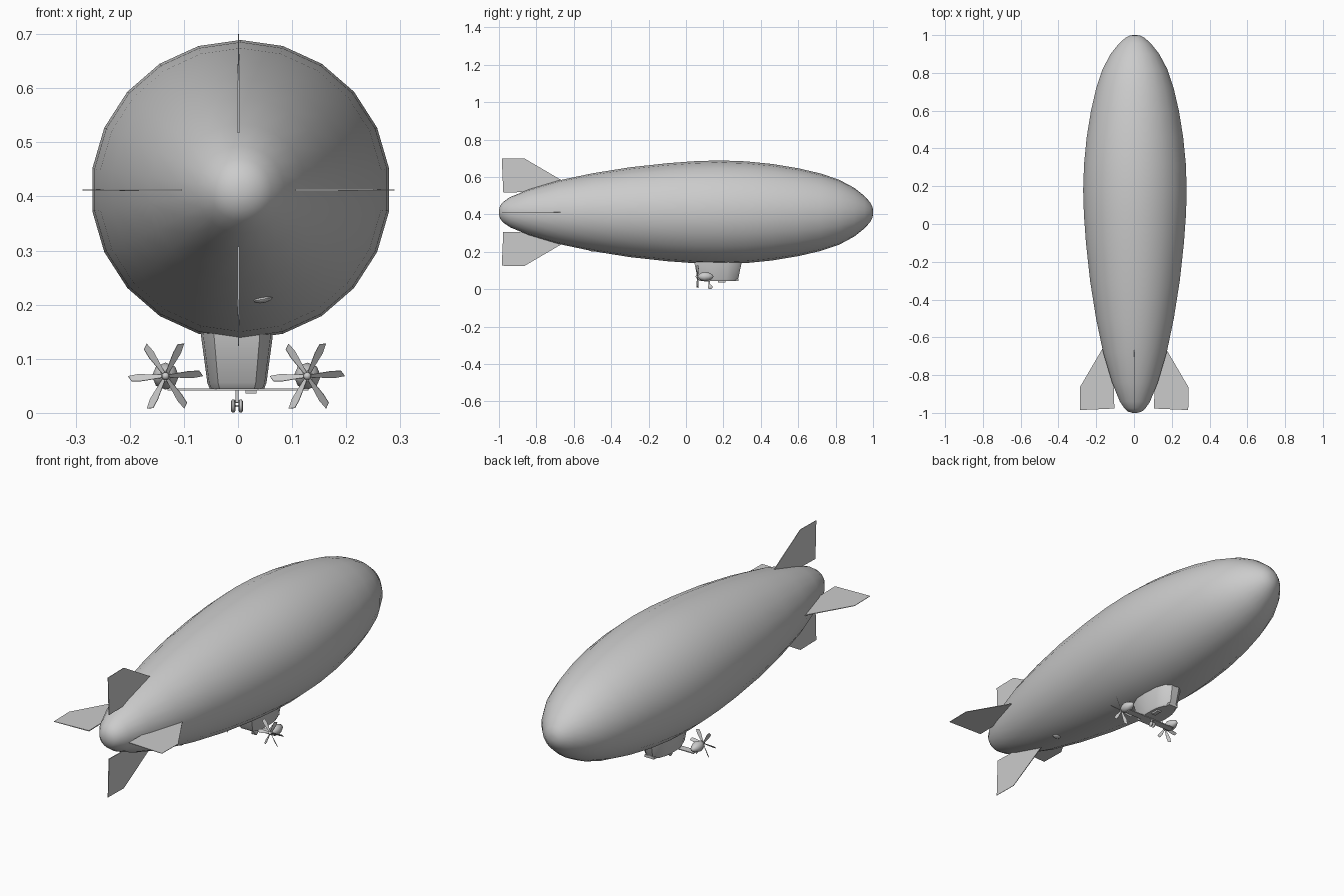
import bpy, bmesh, math
from math import sin, cos, radians, pi
from mathutils import Vector, Matrix

if "Cube" in bpy.data.objects:
    bpy.data.objects.remove(bpy.data.objects["Cube"])


def make(name, bm, angle=40):
    """Turn a bmesh into a smooth-by-angle object."""
    bmesh.ops.recalc_face_normals(bm, faces=bm.faces)
    me = bpy.data.meshes.new(name)
    bm.to_mesh(me)
    bm.free()
    ob = bpy.data.objects.new(name, me)
    bpy.context.collection.objects.link(ob)
    bpy.ops.object.select_all(action='DESELECT')
    ob.select_set(True)
    bpy.context.view_layer.objects.active = ob
    bpy.ops.object.shade_smooth_by_angle(angle=radians(angle))
    return ob


def loft(name, rings, angle=40):
    """Skin a list of equal-length rings and cap both ends."""
    bm = bmesh.new()
    vs = [[bm.verts.new(p) for p in r] for r in rings]
    n = len(vs[0])
    for a, b in zip(vs, vs[1:]):
        for i in range(n):
            j = (i + 1) % n
            bm.faces.new((a[i], a[j], b[j], b[i]))
    bm.faces.new(vs[0])
    bm.faces.new(vs[-1])
    return make(name, bm, angle)


def lathe_y(name, profile, segs, centre, angle=60):
    """Revolve (y, radius) points around a y-directed axis."""
    cx, cz = centre
    return loft(name, [[(cx + r * sin(2 * pi * i / segs), y, cz + r * cos(2 * pi * i / segs))
                        for i in range(segs)] for y, r in profile], angle)


def box(name, centre, size):
    bm = bmesh.new()
    bmesh.ops.create_cube(bm, size=1, matrix=Matrix.Translation(centre) @ Matrix.Diagonal((*size, 1)))
    return make(name, bm)


# Envelope
CX, CZ = 0.005, 0.412
hull = [(-1, 0.012), (-0.993, 0.037), (-0.975, 0.057), (-0.94, 0.081), (-0.84, 0.122), (-0.68, 0.17),
        (-0.5, 0.208), (-0.3, 0.24), (-0.1, 0.262), (0.05, 0.273), (0.18, 0.277), (0.32, 0.272),
        (0.46, 0.258), (0.6, 0.235), (0.72, 0.207), (0.82, 0.173), (0.9, 0.13), (0.955, 0.086),
        (0.985, 0.052), (0.997, 0.028), (1, 0.01)]
lathe_y("envelope", hull, 22, (CX, CZ))

# Tail fins: (y, distance from axis), slightly thicker at the root
fin = [(-0.985, 0.286, 0.001), (-0.865, 0.288, 0.001), (-0.66, 0.168, 0.002),
       (-0.70, 0.13, 0.002), (-0.85, 0.108, 0.002), (-0.977, 0.105, 0.002)]
for k, side in enumerate(("upper", "right", "lower", "left")):
    rot = Matrix.Rotation(k * pi / 2, 3, 'Y')
    loft(side + "_fin", [[rot @ Vector((s * t, y, d)) + Vector((0.001, 0, CZ)) for y, d, t in fin]
                         for s in (-1, 1)])

# Gondola: chamfered plan tapering downwards
half = [(0.042, 0.0), (0.062, 0.05), (0.066, 0.11), (0.062, 0.18), (0.045, 0.23), (0.02, 0.252)]
plan = half + [(-x, y) for x, y in reversed(half)]
loft("gondola", [[(x * sx - 0.002, 0.17 + (y - 0.125) * sy, z) for x, y in plan]
                 for z, sx, sy in ((0.165, 1.02, 1.02), (0.14, 1, 1), (0.056, 0.83, 0.86), (0.044, 0.76, 0.78))],
     30)
box("gondola_bumper", (-0.002, 0.23, 0.05), (0.05, 0.10, 0.012))
box("belly_box", (0.024, 0.19, 0.042), (0.02, 0.04, 0.012))

# Engine outrigger
box("engine_outrigger", (0, 0.112, 0.043), (0.26, 0.034, 0.004))

# Engines with six-bladed propellers
for side, ex in (("left", -0.134), ("right", 0.128)):
    ez = 0.068
    lathe_y(side + "_engine", [(0.068, 0.010), (0.078, 0.019), (0.1, 0.025), (0.122, 0.021),
                               (0.14, 0.012), (0.146, 0.003)], 8, (ex, ez), 50)
    lathe_y(side + "_propeller_hub", [(0.052, 0.003), (0.056, 0.007), (0.072, 0.008)], 10, (ex, ez))
    bm = bmesh.new()
    for k in range(6):
        m = (Matrix.Translation((ex, 0.062, ez)) @ Matrix.Rotation(radians(60 * k + 26), 4, 'Y')
             @ Matrix.Rotation(radians(40), 4, 'Z'))
        outline = [(-0.003, 0.004), (0.003, 0.004), (0.009, 0.05), (0.006, 0.069), (-0.007, 0.063), (-0.008, 0.045)]
        a, b = [[bm.verts.new(m @ Vector((x, y, z))) for x, z in outline] for y in (-0.0006, 0.0006)]
        bm.faces.new(a)
        bm.faces.new(b[::-1])
        for i in range(6):
            j = (i + 1) % 6
            bm.faces.new((a[i], a[j], b[j], b[i]))
    make(side + "_propeller_blades", bm)

# Landing gear
box("gear_strut", (-0.002, 0.125, 0.033), (0.006, 0.008, 0.028))
box("gear_fork", (-0.002, 0.127, 0.021), (0.012, 0.006, 0.006))
box("gear_axle", (-0.002, 0.129, 0.0125), (0.02, 0.004, 0.004))
for side, wx in (("left", -0.009), ("right", 0.005)):
    rings = [[(wx + dx, 0.129 + r * cos(2 * pi * i / 14), 0.0125 + r * sin(2 * pi * i / 14)) for i in range(14)]
             for dx, r in ((-0.004, 0.009), (-0.002, 0.0125), (0.002, 0.0125), (0.004, 0.009))]
    loft(side + "_wheel", rings, 50)

# Small valve under the tail
bm = bmesh.new()
direction = Vector((0.041, 0, -0.2)).normalized()
place = Matrix.Translation(Vector((CX, -0.5, CZ)) + direction * 0.206)
turn = Vector((0, 0, 1)).rotation_difference(direction).to_matrix().to_4x4()
bmesh.ops.create_uvsphere(bm, u_segments=14, v_segments=8, radius=1,
                          matrix=place @ turn @ Matrix.Diagonal((0.018, 0.018, 0.007, 1)))
make("valve", bm)
